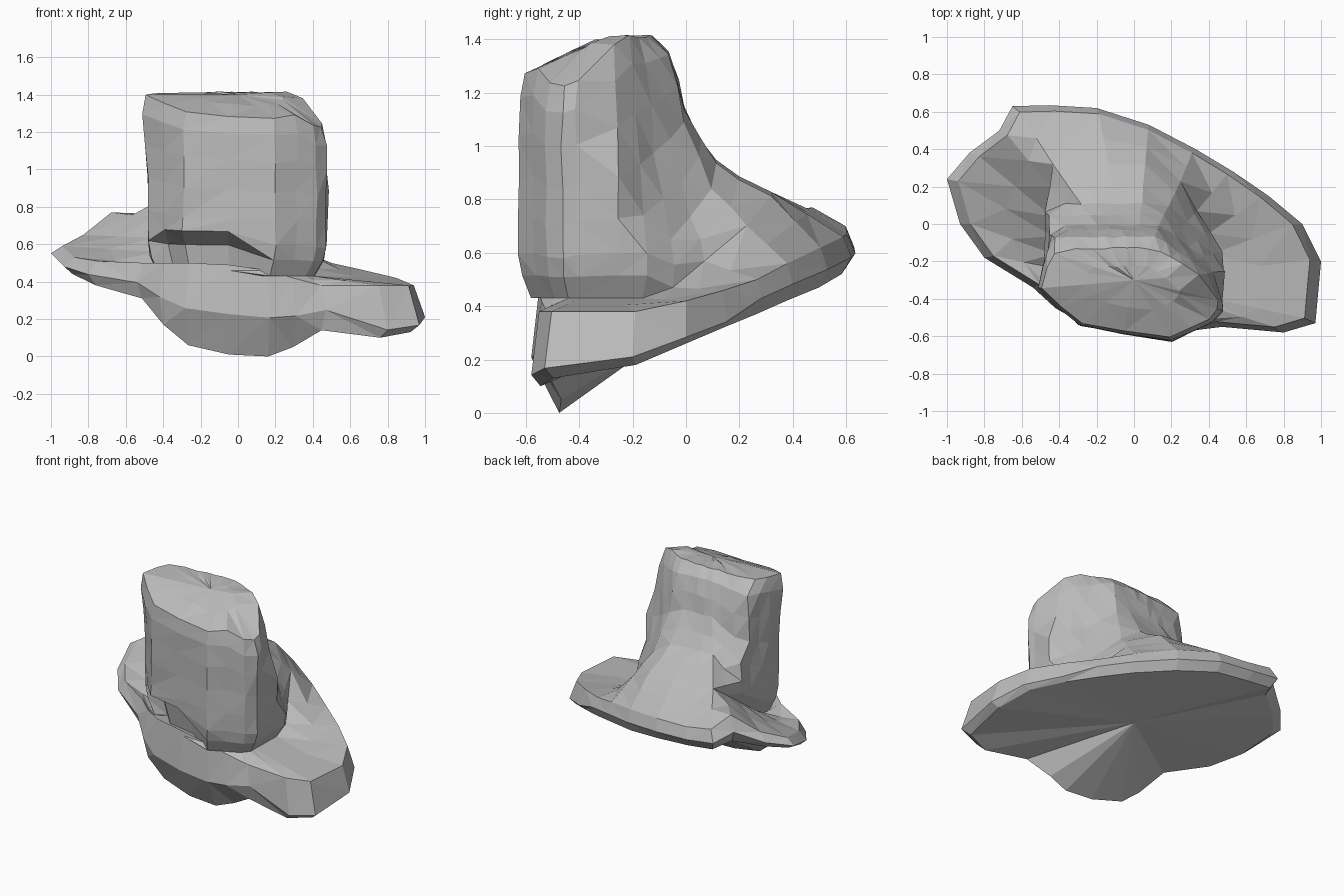
import bpy
import bmesh
import random
from mathutils import Vector

random.seed(4)
if "Cube" in bpy.data.objects:
    bpy.data.objects.remove(bpy.data.objects["Cube"])

felt = bpy.data.materials.new("grey_felt")
felt.use_nodes = True
GREY = (0.5, 0.5, 0.5, 1)
felt.diffuse_color = GREY
felt.node_tree.nodes["Principled BSDF"].inputs["Base Color"].default_value = GREY

# Brim outline: x, y, underside height, upper edge height
OUTLINE = [
    (1, -.2, .18, .38), (.9, 0, .26, .42), (.72, .15, .32, .46),
    (.53, .28, .37, .5), (.33, .4, .42, .56), (.08, .53, .47, .62),
    (-.2, .62, .52, .66), (-.45, .635, .54, .67), (-.65, .63, .56, .7),
    (-.72, .5, .59, .77), (-.88, .38, .55, .65), (-1, .24, .52, .59),
    (-.93, 0, .44, .53), (-.8, -.18, .38, .51), (-.54, -.34, .31, .5),
    (-.42, -.45, .17, .5), (-.28, -.53, .06, .5), (-.05, -.57, .01, .49),
    (.17, -.58, 0, .46), (.31, -.57, .05, .42), (.47, -.55, .14, .38),
    (.8, -.58, .1, .38), (.97, -.53, .13, .38)]
CENTRE = Vector((0, -.3))


def cross2(a, b):
    return a.x * b.y - a.y * b.x


def crown_section(back, flare, lift, scale):
    """Points of the crown's angular cross-section, one per outline direction."""
    corners = [Vector(c) for c in (
        (.48, -.18 - .16 * lift + .15 * flare), (.13 + .1 * flare, back - .02),
        (-.43 - .1 * flare, back - .02), (-.49 - .1 * max(0, lift - .5), -.325),
        (-.3, -.54), (.18, -.635), (.47, -.5))]
    ring = []
    for x, y, _, _ in OUTLINE:
        ray = (Vector((x, y)) - CENTRE).normalized()
        reach = []
        for i, a in enumerate(corners):
            edge = corners[(i + 1) % len(corners)] - a
            turn = cross2(ray, edge)
            if turn > 1e-6:
                reach.append(cross2(a - CENTRE, edge) / turn)
        ring.append(CENTRE + ray * min(reach) * scale)
    return ring


def base_height(p):
    return .43 + min(.4, max(0, .7 * (p.y + .25) - .25 * max(0, p.x)))


def top_height(p):
    return 1.41 - .45 * max(0, -.3 - p.y) - .8 * max(0, p.x - .3)


FOOT = crown_section(.44, 1, 0, .86)


def crown_ring(back, flare, scale, lift):
    ring = []
    for p, f in zip(crown_section(back, flare, lift, scale), FOOT):
        low = base_height(f)
        ring.append(Vector((p.x, p.y, low + (top_height(p) - low) * lift)))
    return ring


# Brim rings, from the hollow underside to the upper rim
belly = Vector((0, 0, .34))
under = [Vector((x * .95, y * (.82 if lo < .1 else .94), lo))
         for x, y, lo, hi in OUTLINE]
edge = [Vector((x, y, lo + (hi - lo) * (.15 if x > .6 else .45)))
        for x, y, lo, hi in OUTLINE]
upper = [Vector((x * .94, y * .95, hi)) for x, y, lo, hi in OUTLINE]
foot = [Vector((f.x, f.y, base_height(f))) for f in FOOT]
slope = [u.lerp(f, .5) for u, f in zip(upper, foot)]

# Crown rings, flaring at the back where they meet the brim
walls = [crown_ring(*level) for level in (
    (.24, .7, .96, .1), (.13, .45, 1, .2), (.07, .25, 1, .36),
    (.01, .1, 1, .54), (-.01, 0, 1, .73), (-.05, 0, 1, .9),
    (-.1, 0, .95, 1), (-.13, 0, .5, 1))]

# Pocket tucked under the crown's front
for ring, tuck, rise in ((foot, .12, 0), (walls[0], .12, .08), (walls[1], 0, .07)):
    for p in ring:
        if p.y < -.38 and -.42 < p.x < .02:
            p.y += tuck
            p.z += rise

# Slight hand-worn unevenness
for ring in walls[1:]:
    for p in ring:
        p += Vector([random.uniform(-.006, .006) for _ in range(3)])

# Loft the rings into one closed skin
rings = [[belly.lerp(p, .35) for p in under],
         [belly.lerp(p, .72) for p in under],
         under, edge, upper, slope, foot] + walls
bm = bmesh.new()
loops = [[bm.verts.new(p) for p in ring] for ring in rings]
count = len(OUTLINE)
for a, b in zip(loops, loops[1:]):
    for i in range(count):
        j = (i + 1) % count
        bm.faces.new((a[i], a[j], b[j], b[i]))
for loop, tip in ((loops[0], belly), (loops[-1], Vector((0, -.3, 1.4)))):
    hub = bm.verts.new(tip)
    for i in range(count):
        bm.faces.new((loop[i], loop[(i + 1) % count], hub))
bmesh.ops.recalc_face_normals(bm, faces=bm.faces)
bmesh.ops.triangulate(bm, faces=bm.faces)

mesh = bpy.data.meshes.new("floppy_hat")
bm.to_mesh(mesh)
bm.free()
mesh.materials.append(felt)
hat = bpy.data.objects.new("floppy_hat", mesh)
bpy.context.collection.objects.link(hat)
